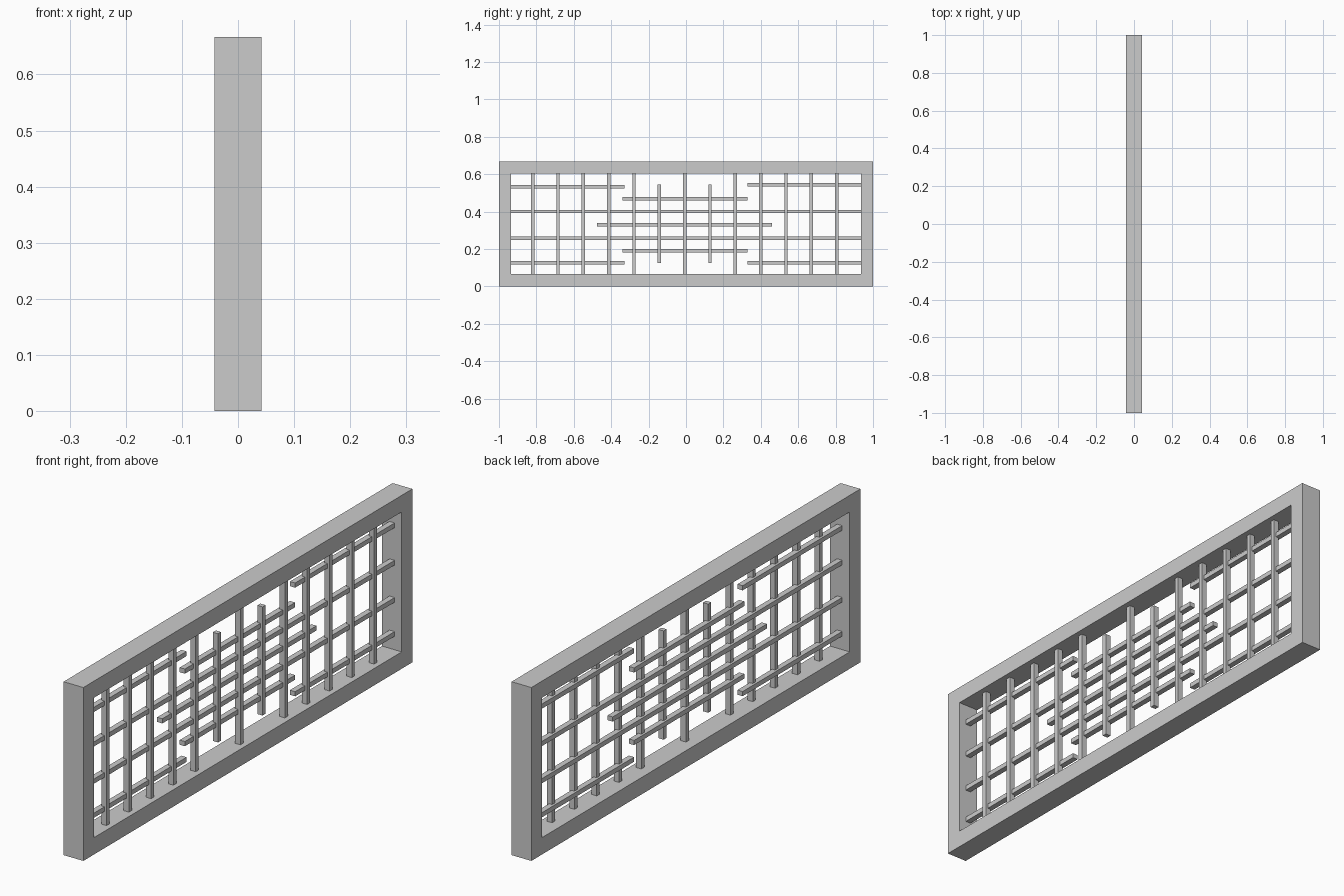
import bpy, bmesh

if "Cube" in bpy.data.objects:
    bpy.data.objects.remove(bpy.data.objects["Cube"])


def box(name, x, y, z):
    """Box from (min, max) ranges."""
    bm = bmesh.new()
    bmesh.ops.create_cube(bm, size=1)
    for v in bm.verts:
        v.co = [r[0] if c < 0 else r[1] for c, r in zip(v.co, (x, y, z))]
    me = bpy.data.meshes.new(name)
    bm.to_mesh(me)
    bm.free()
    ob = bpy.data.objects.new(name, me)
    bpy.context.collection.objects.link(ob)
    return ob


H, D = 0.667, 0.042           # frame height and half depth
IY, Z0, Z1 = 0.935, 0.065, 0.603   # opening
T = 0.009                     # half thickness of the bars

# frame: one ring with a rectangular opening
outer = [(-1, 0), (1, 0), (1, H), (-1, H)]
inner = [(-IY, Z0), (IY, Z0), (IY, Z1), (-IY, Z1)]
bm = bmesh.new()
rings = [[bm.verts.new((x, y, z)) for y, z in loop]
         for x, loop in ((D, outer), (D, inner), (-D, inner), (-D, outer))]
for k in range(4):
    a, b = rings[k], rings[(k + 1) % 4]
    for i in range(4):
        j = (i + 1) % 4
        bm.faces.new((a[i], a[j], b[j], b[i]))
bmesh.ops.recalc_face_normals(bm, faces=bm.faces)
me = bpy.data.meshes.new("frame")
bm.to_mesh(me)
bm.free()
bpy.context.collection.objects.link(bpy.data.objects.new("frame", me))

# upright bars, two of them short
for i in range(13):
    y = -0.82 + i * 0.1355
    z = (0.126, 0.544) if i in (5, 7) else (Z0, Z1)
    box("upright_bar", (-0.001, 0.021), (y - T, y + T), z)

# cross bars: height, start, end
for z, a, b in ((0.40, -IY, IY), (0.257, -IY, IY),
                (0.533, -IY, -0.33), (0.126, -IY, -0.33),
                (0.544, 0.33, IY), (0.126, 0.33, IY),
                (0.469, -0.34, 0.33), (0.33, -0.477, 0.46), (0.19, -0.34, 0.33)):
    box("cross_bar", (-0.01, 0.012), (a, b), (z - T, z + T))
